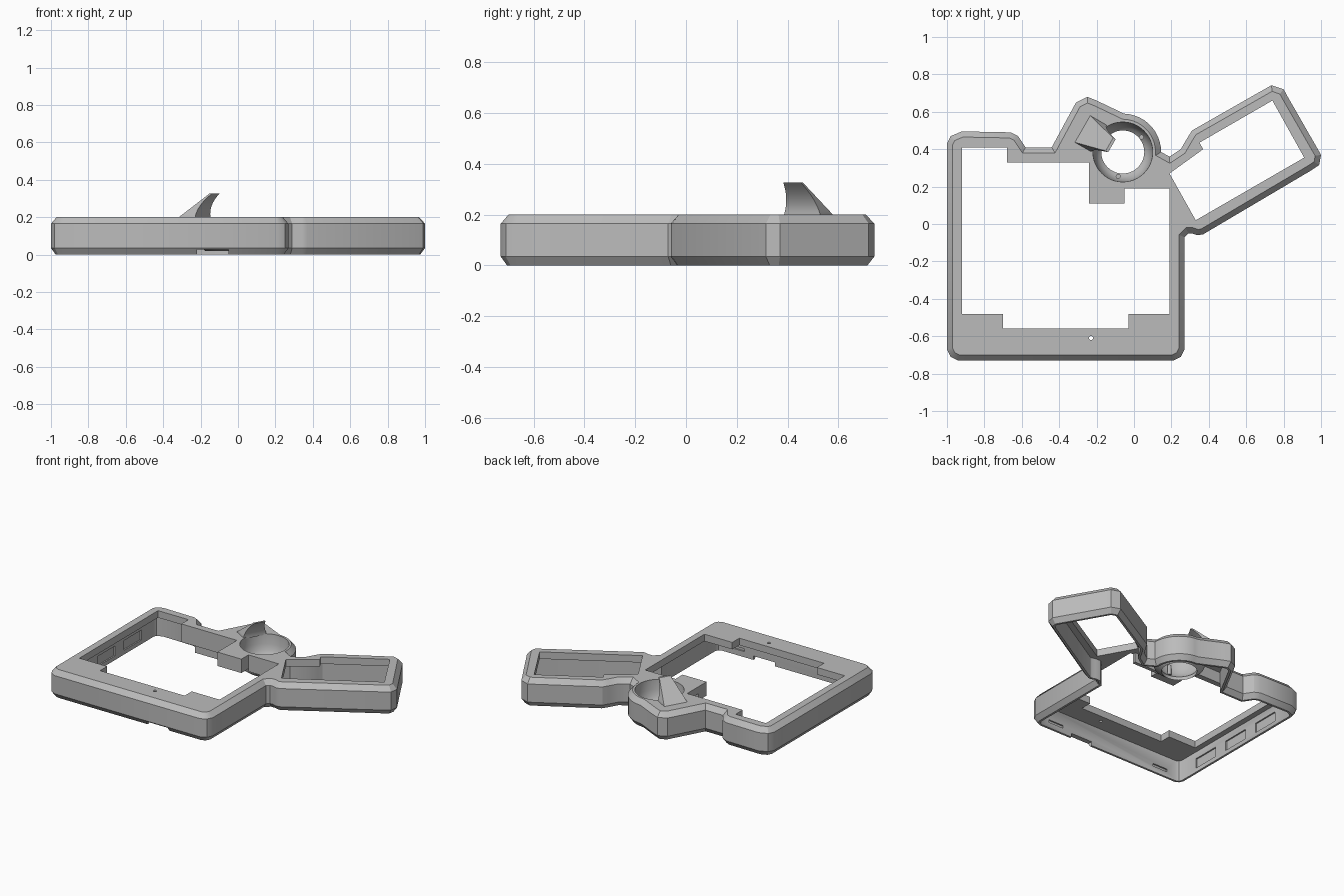
import bpy, bmesh
from math import sin, cos, radians, pi
from mathutils import Vector

cube = bpy.data.objects.get("Cube")
if cube:
    bpy.data.objects.remove(cube)

grey = bpy.data.materials.new("light grey plastic")
grey.use_nodes = True
COLOUR = (0.5, 0.5, 0.5, 1)
grey.diffuse_color = COLOUR
grey.node_tree.nodes["Principled BSDF"].inputs["Base Color"].default_value = COLOUR


def make(name, bm):
    bmesh.ops.recalc_face_normals(bm, faces=bm.faces)
    mesh = bpy.data.meshes.new(name)
    bm.to_mesh(mesh)
    bm.free()
    mesh.materials.append(grey)
    ob = bpy.data.objects.new(name, mesh)
    bpy.context.collection.objects.link(ob)
    return ob


def loft(name, rings, closed=False):
    """Skin a stack of equal-length rings; cap the ends or close the loop."""
    bm = bmesh.new()
    loops = [[bm.verts.new(p) for p in ring] for ring in rings]
    pairs = list(zip(loops, loops[1:]))
    if closed:
        pairs.append((loops[-1], loops[0]))
    else:
        bm.faces.new(loops[0])
        bm.faces.new(loops[-1])
    n = len(loops[0])
    for a, b in pairs:
        for i in range(n):
            j = (i + 1) % n
            bm.faces.new((a[i], a[j], b[j], b[i]))
    return make(name, bm)


def at(points, z):
    return [(x, y, z) for x, y in points]


def prism(name, points, z0, z1):
    return loft(name, [at(points, z0), at(points, z1)])


def block(name, x0, x1, y0, y1, z0, z1):
    return prism(name, [(x0, y0), (x1, y0), (x1, y1), (x0, y1)], z0, z1)


def circle(cx, cy, r, n=48):
    return [(cx + r * cos(2 * pi * i / n), cy + r * sin(2 * pi * i / n)) for i in range(n)]


def inset(points, d):
    """Move a counter-clockwise outline inward with mitred corners."""
    out = []
    for i, p in enumerate(points):
        p = Vector(p)
        e1 = (p - Vector(points[i - 1])).normalized()
        e2 = (Vector(points[(i + 1) % len(points)]) - p).normalized()
        n1, n2 = Vector((-e1.y, e1.x)), Vector((-e2.y, e2.x))
        out.append(tuple(p + (n1 + n2) * d / (1 + n1.dot(n2))))
    return out


def cut(target, cutter):
    mod = target.modifiers.new("cut", 'BOOLEAN')
    mod.operation = 'DIFFERENCE'
    mod.solver = 'EXACT'
    mod.object = cutter
    bpy.context.view_layer.objects.active = target
    bpy.ops.object.modifier_apply(modifier=mod.name)
    bpy.data.objects.remove(cutter)


def smooth(ob):
    bpy.ops.object.select_all(action='DESELECT')
    ob.select_set(True)
    bpy.context.view_layer.objects.active = ob
    bpy.ops.object.shade_smooth_by_angle(angle=radians(28))


# Outline of the whole shell: main frame, angled box, round socket, peak
CX, CY = -0.06, 0.385
arc = [(CX + 0.205 * cos(radians(a)), CY + 0.205 * sin(radians(a))) for a in range(0, 96, 8)]
outline = [
    (-0.94, -0.73), (0.21, -0.73), (0.25, -0.71), (0.27, -0.67), (0.27, -0.07),
    (0.29, -0.05), (0.31, -0.05), (0.34, -0.06), (0.37, -0.055),
    (0.945, 0.285), (0.99, 0.315), (1.0, 0.37), (0.825, 0.675), (0.8, 0.72),
    (0.735, 0.742), (0.31, 0.5), (0.285, 0.46), (0.25, 0.4), (0.19, 0.36),
] + arc + [
    (-0.2, 0.66), (-0.25, 0.68), (-0.31, 0.65), (-0.44, 0.41), (-0.58, 0.41),
    (-0.62, 0.47), (-0.66, 0.49), (-0.92, 0.495), (-0.98, 0.47), (-1, 0.43),
    (-1, -0.67), (-0.98, -0.71)]

shell = loft("shell", [at(inset(outline, 0.025), 0), at(outline, 0.035),
                       at(outline, 0.165), at(inset(outline, 0.03), 0.2)])

# Hollow underside, leaving a thin wall and a top plate
cut(shell, prism("cavity", inset(outline, 0.04), -0.1, 0.15))

# Openings through the top plate
main_window = [
    (-0.92, 0.41), (-0.92, -0.48), (-0.7, -0.48), (-0.7, -0.56), (-0.03, -0.56),
    (-0.03, -0.48), (0.19, -0.48), (0.19, 0.19), (-0.05, 0.19), (-0.05, 0.11),
    (-0.24, 0.11), (-0.24, 0.33), (-0.68, 0.33), (-0.68, 0.41)]
box_window = [(0.19, 0.27), (0.33, 0.02), (0.91, 0.355), (0.74, 0.66),
              (0.35, 0.435), (0.37, 0.4)]
cut(shell, prism("main_opening", main_window, 0.1, 0.3))
cut(shell, prism("box_opening", box_window, 0.1, 0.3))
cut(shell, prism("socket_opening", circle(CX, CY, 0.16), 0.1, 0.3))
cut(shell, prism("pin_hole", circle(-0.23, -0.61, 0.011, 16), 0.1, 0.3))

# Notch in the front wall and shallow pockets inside the side wall
cut(shell, block("front_notch", -0.22, -0.05, -0.8, -0.66, -0.1, 0.028))
for y in (-0.42, -0.12, 0.18):
    cut(shell, block("side_pocket", -0.97, -0.9, y - 0.1, y + 0.1, 0.03, 0.1))
for x in (-0.8, 0.08):
    cut(shell, block("front_slot", x - 0.06, x + 0.06, -0.7, -0.6, 0.04, 0.06))
smooth(shell)

# Blocks beneath the back edge of the main opening
block("back_rail", -0.68, -0.24, 0.331, 0.37, 0.07, 0.17)
block("tab_block", -0.239, -0.051, 0.111, 0.2, 0.1, 0.17)
block("socket_rail", -0.05, 0.17, 0.191, 0.215, 0.08, 0.17)

# Rounded socket with a hole in its floor
profile = [(0.182, 0.17), (0.178, 0.1), (0.162, 0.055), (0.115, 0.02),
           (0.115, 0.045), (0.132, 0.06), (0.147, 0.09), (0.157, 0.13), (0.16, 0.195)]
socket = loft("socket", [at(circle(CX, CY, r), z) for r, z in profile], closed=True)
smooth(socket)
for i, (x, y) in enumerate([(-0.085, 0.255), (0.04, 0.465)]):
    prism("socket_peg_%d" % (i + 1), circle(x, y, 0.013, 12), 0.06, 0.13)

# Curved fin leaning over the socket
base, along = Vector((-0.275, 0.508)), Vector((0.87, -0.5))
side = Vector((0.5, 0.87))
rings = []
for k in range(-1, 9):
    t = max(k, 0) / 8
    back, front, half = 0.165 * t, 0.1 + 0.08 * t * t, 0.082 - 0.042 * t
    z = 0.19 if k < 0 else 0.2 + 0.127 * t
    corners = [(back, -half), (front, -half), (front, half), (back, half)]
    rings.append(at([tuple(base + along * u + side * v) for u, v in corners], z))
fin = loft("fin", rings)
smooth(fin)
